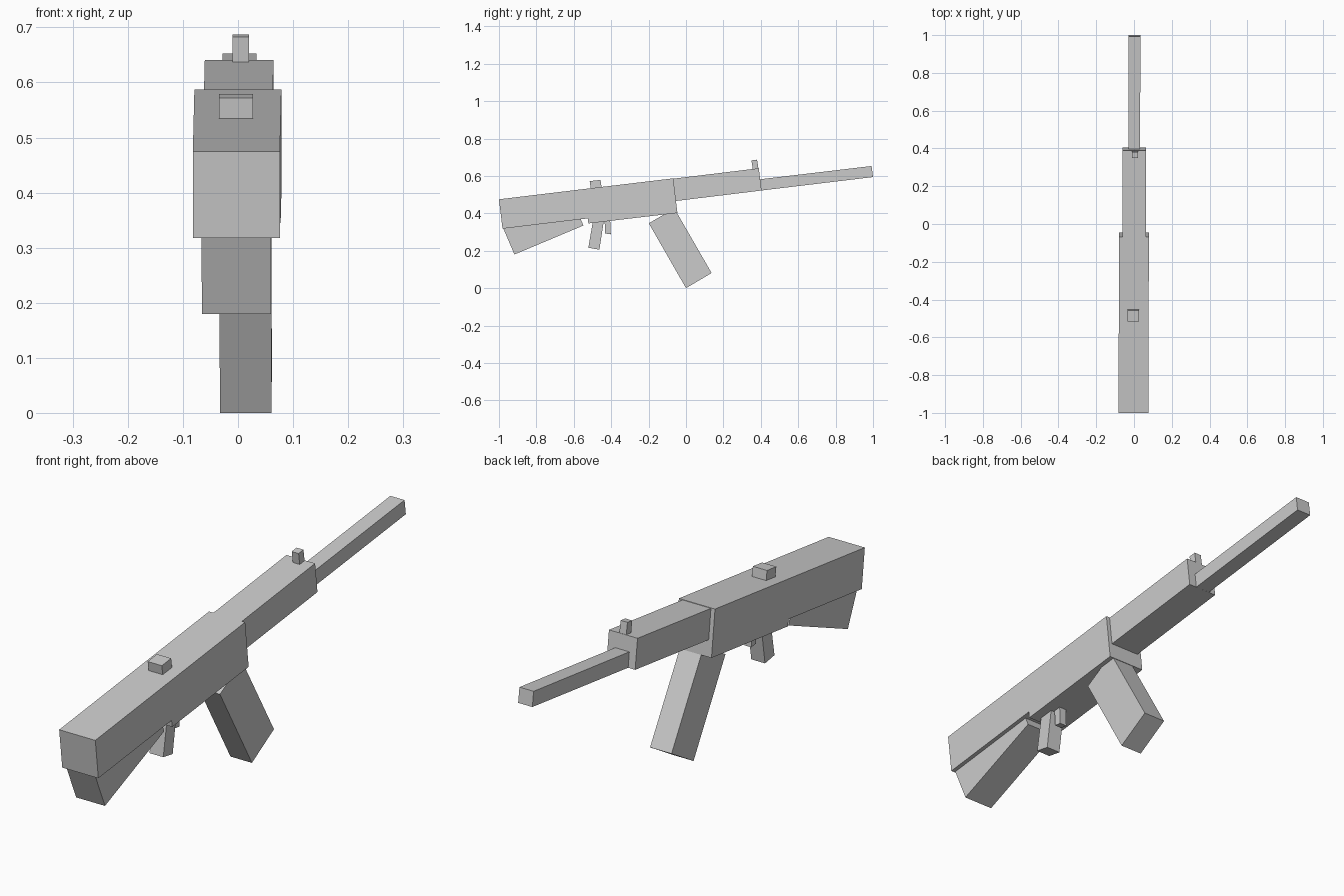
import bpy, bmesh

if "Cube" in bpy.data.objects:
    bpy.data.objects.remove(bpy.data.objects["Cube"])

YAW = 0.003  # whole model leans very slightly in x along its length


def slab(name, profile, width, cx=0.0):
    """Side profile of (y, z) points extruded across x."""
    bm = bmesh.new()
    left = [bm.verts.new((cx - width / 2 + YAW * y, y, z)) for y, z in profile]
    face = bm.faces.new(left)
    ext = bmesh.ops.extrude_face_region(bm, geom=[face])
    moved = [g for g in ext["geom"] if isinstance(g, bmesh.types.BMVert)]
    bmesh.ops.translate(bm, verts=moved, vec=(width, 0, 0))
    bmesh.ops.recalc_face_normals(bm, faces=bm.faces)
    mesh = bpy.data.meshes.new(name)
    bm.to_mesh(mesh)
    bm.free()
    obj = bpy.data.objects.new(name, mesh)
    bpy.context.collection.objects.link(obj)
    return obj


# Main body: rear half and slightly deeper front half
slab("rear_body", [(-1.0, .475), (-.981, .318), (-.525, .373), (-.544, .530)], .158)
slab("front_body", [(-.544, .530), (-.522, .346), (-.046, .402), (-.068, .587)], .158)

# Fore end and barrel
slab("fore_end", [(-.070, .585), (-.055, .466), (.404, .522), (.389, .641)], .125, .001)
slab("barrel", [(.395, .582), (.402, .522), (1.0, .594), (.992, .653)], .062)

# Shoulder stock, buried into the rear body
slab("stock", [(-.978, .322), (-.917, .180), (-.548, .335), (-.610, .476)], .126)

# Slanted magazine
slab("magazine", [(0, 0), (.137, .081), (-.062, .426), (-.199, .347), ], .094, .014)
# Grip and trigger
slab("grip", [(-.522, .216), (-.463, .206), (-.437, .375), (-.495, .375)], .06, .010)
slab("trigger", [(-.432, .292), (-.402, .288), (-.406, .375), (-.436, .375)], .03, .012)

# Sights on top
slab("rear_sight", [(-.508, .525), (-.515, .572), (-.457, .579), (-.450, .53)], .062, -.002)
slab("front_sight", [(.358, .63), (.350, .683), (.380, .687), (.388, .635)], .03, .004)
